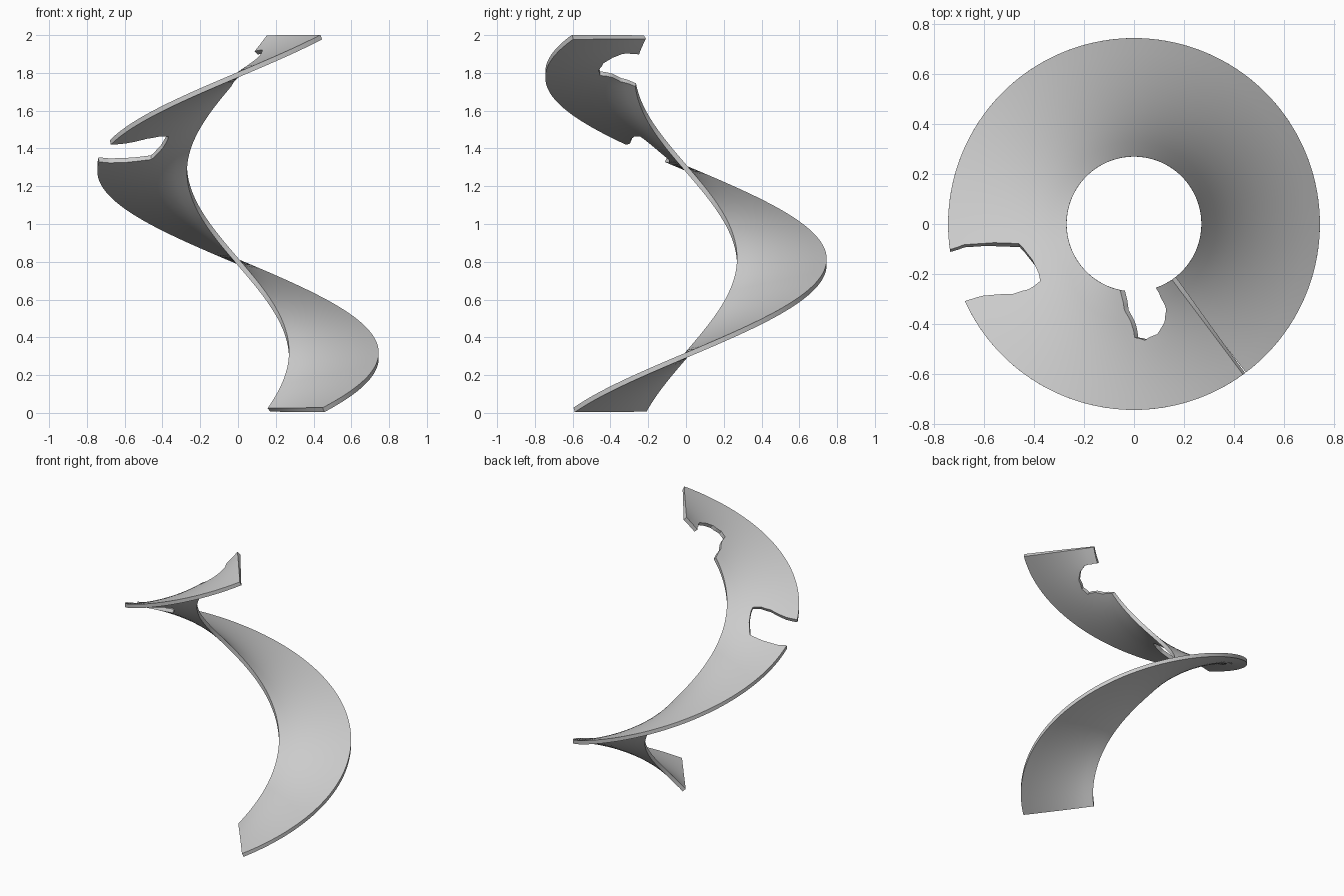
import bpy, bmesh, math
from mathutils import Vector

if "Cube" in bpy.data.objects:
    bpy.data.objects.remove(bpy.data.objects["Cube"])

R_IN, R_OUT = 0.27, 0.745
START, END = -52.6, 306.3          # degrees
RISE = 0.0055                      # height per degree
Z0 = 0.305                         # height at angle 0
THICK = 0.026


def on_helix(r, deg):
    a = math.radians(deg)
    return Vector((r * math.cos(a), r * math.sin(a), Z0 + RISE * deg))


def normal(r, deg):
    a, k = math.radians(deg), math.degrees(RISE)
    return Vector((k * math.sin(a), -k * math.cos(a), r)).normalized()


def make_object(name, bm):
    bmesh.ops.recalc_face_normals(bm, faces=bm.faces)
    mesh = bpy.data.meshes.new(name)
    bm.to_mesh(mesh)
    bm.free()
    obj = bpy.data.objects.new(name, mesh)
    bpy.context.collection.objects.link(obj)
    return obj


# Helical ribbon, one full turn
bm = bmesh.new()
N, M = 144, 8
rows = [[bm.verts.new(on_helix(R_IN + (R_OUT - R_IN) * j / M,
                               START + (END - START) * i / N))
         for j in range(M + 1)] for i in range(N + 1)]
for a, b in zip(rows, rows[1:]):
    for j in range(M):
        bm.faces.new((a[j], a[j + 1], b[j + 1], b[j]))
ribbon = make_object("spiral_ribbon", bm)
solid = ribbon.modifiers.new("thickness", 'SOLIDIFY')
solid.thickness = THICK
solid.offset = 0


# Notch cutters follow the slope of the ribbon, outlined in top view
def cutter(name, outline):
    bm = bmesh.new()
    loops = ([], [])
    for x, y in outline:
        r, deg = math.hypot(x, y), math.degrees(math.atan2(y, x)) % 360
        for loop, s in zip(loops, (-0.09, 0.09)):
            loop.append(bm.verts.new(on_helix(r, deg) + normal(r, deg) * s))
    low, high = loops
    n = len(low)
    bm.faces.new(low)
    bm.faces.new(high)
    for i in range(n):
        j = (i + 1) % n
        bm.faces.new((low[i], low[j], high[j], high[i]))
    bmesh.ops.triangulate(bm, faces=bm.faces[:])
    obj = make_object(name, bm)
    obj.hide_render = True
    obj.hide_set(True)
    mod = ribbon.modifiers.new(name, 'BOOLEAN')
    mod.object = obj
    mod.operation = 'DIFFERENCE'
    mod.solver = 'EXACT'
    return obj


cutters = [
    cutter("outer_notch_cutter", [
        (-0.85, -0.125), (-0.73, -0.105), (-0.68, -0.088), (-0.46, -0.085),
        (-0.43, -0.12), (-0.385, -0.19), (-0.372, -0.235), (-0.42, -0.268),
        (-0.48, -0.285), (-0.60, -0.292), (-0.67, -0.312), (-0.80, -0.35)]),
    cutter("inner_notch_cutter", [
        (-0.05, -0.22), (-0.045, -0.27), (-0.03, -0.345), (-0.005, -0.39),
        (0.01, -0.455), (0.05, -0.465), (0.10, -0.44), (0.13, -0.39),
        (0.137, -0.34), (0.115, -0.29), (0.095, -0.25), (0.085, -0.22)]),
]

# Bake the notches, remove the helpers and smooth the sweep
bpy.context.view_layer.objects.active = ribbon
ribbon.select_set(True)
for mod in list(ribbon.modifiers):
    bpy.ops.object.modifier_apply(modifier=mod.name)
for c in cutters:
    bpy.data.objects.remove(c)
bpy.ops.object.shade_smooth_by_angle(angle=math.radians(30))
